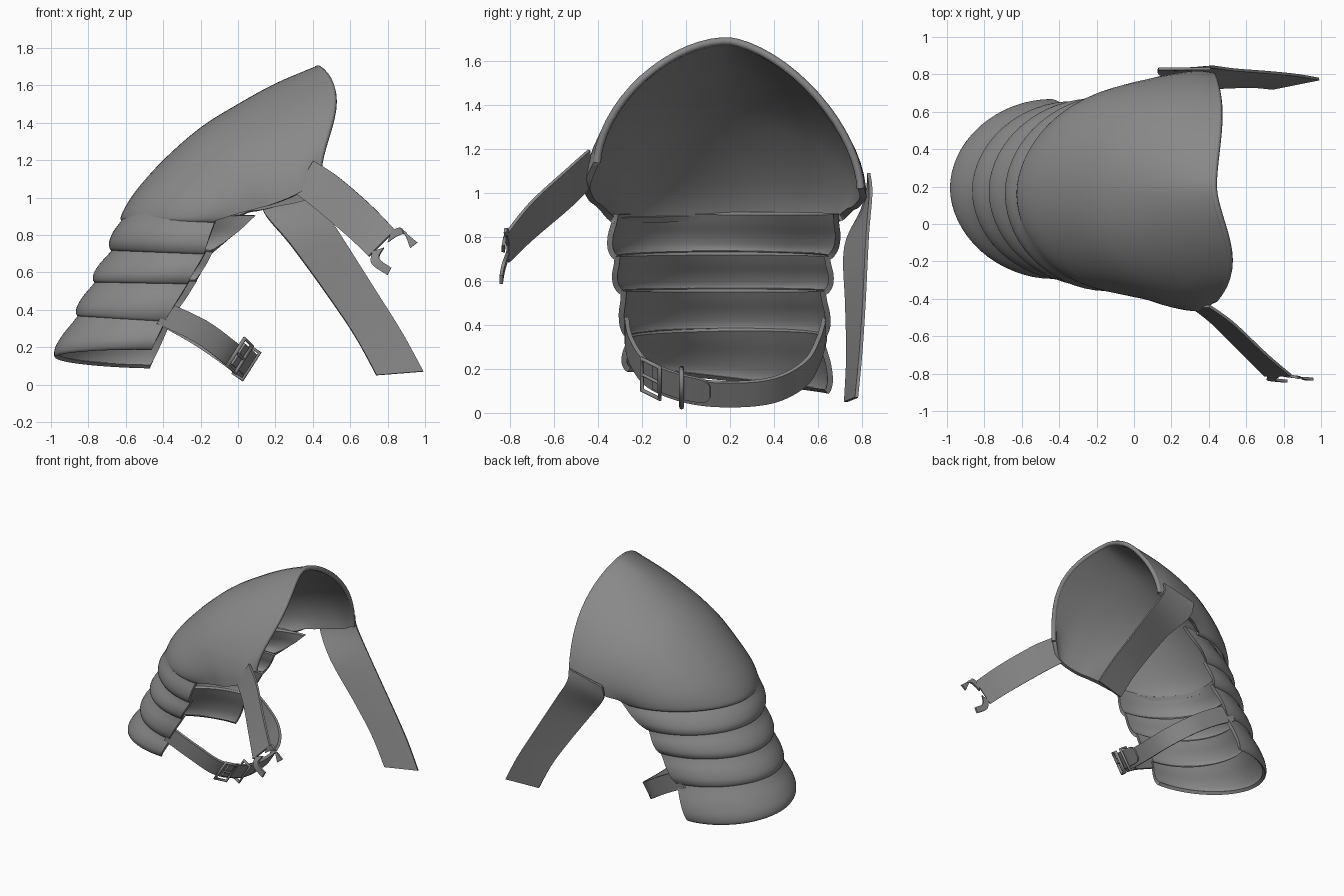
import bpy, math
from mathutils import Vector as V

if "Cube" in bpy.data.objects:
    bpy.data.objects.remove(bpy.data.objects["Cube"])

grey = bpy.data.materials.new("plain grey")
grey.use_nodes = True
grey.diffuse_color = (0.25, 0.25, 0.25, 1)
grey.node_tree.nodes["Principled BSDF"].inputs["Base Color"].default_value = (0.25, 0.25, 0.25, 1)


def spline(keys, steps):
    """Catmull-Rom through equal-length tuples of numbers."""
    out = []
    last = len(keys) - 1
    for i in range(last):
        quad = [keys[max(i - 1, 0)], keys[i], keys[i + 1], keys[min(i + 2, last)]]
        for k in range(steps + (i == last - 1)):
            t = k / steps
            out.append([b + t / 2 * (c - a + t * (2 * a - 5 * b + 4 * c - d + t * (3 * (b - c) + d - a)))
                        for a, b, c, d in zip(*quad)])
    return out


def sheet(name, rows, thick, offset):
    """Grid of points made into a thin smooth plate."""
    n = len(rows[0])
    faces = [(i * n + j, i * n + j + 1, (i + 1) * n + j + 1, (i + 1) * n + j)
             for i in range(len(rows) - 1) for j in range(n - 1)]
    mesh = bpy.data.meshes.new(name)
    mesh.from_pydata([p for r in rows for p in r], [], faces)
    mesh.materials.append(grey)
    ob = bpy.data.objects.new(name, mesh)
    bpy.context.collection.objects.link(ob)
    mod = ob.modifiers.new("thickness", 'SOLIDIFY')
    mod.thickness, mod.offset = thick, offset
    bpy.ops.object.select_all(action='DESELECT')
    ob.select_set(True)
    bpy.context.view_layer.objects.active = ob
    bpy.ops.object.modifier_apply(modifier=mod.name)
    bpy.ops.object.shade_smooth_by_angle(angle=math.radians(45))


def arch(crest, front, back, power, scale=1.0, count=32):
    """Superellipse arch from the front end over the crest to the back end."""
    crest, front, back = V(crest), V(front), V(back)
    mid = (front + back) / 2
    pts = []
    for j in range(count + 1):
        a = math.pi * j / count
        u, v = -math.cos(a), max(math.sin(a), 0)
        u = math.copysign(abs(u) ** (2 / power), u)
        pts.append(mid + scale * ((back - front) / 2 * u + (crest - mid) * v ** (2 / power)))
    return pts


def ribbon(name, path, thick=0.015):
    """Strap through (centre, half-width vector) keys."""
    rows = []
    for k in spline(path, 5):
        p, h = V(k[:3]), V(k[3:])
        rows.append([p - h, p, p + h])
    sheet(name, rows, thick, 0)


def tube(name, pts, radius, closed=False):
    cu = bpy.data.curves.new(name, 'CURVE')
    cu.dimensions = '3D'
    cu.bevel_depth, cu.bevel_resolution, cu.use_fill_caps = radius, 2, True
    sp = cu.splines.new('POLY')
    sp.points.add(len(pts) - 1)
    for q, p in zip(sp.points, pts):
        q.co = (*p, 1)
        q.radius = 1
    sp.use_smooth = True
    sp.use_cyclic_u = closed
    cu.materials.append(grey)
    bpy.context.collection.objects.link(bpy.data.objects.new(name, cu))


# Shoulder dome: crest x z, front end, back end, power
dome_keys = [
    (.425, 1.705, .43, -.42, 1.14, .42, .81, 1.02, 1.66),
    (.2, 1.61, .34, -.465, 1.035, .34, .82, .98, 1.78),
    (0, 1.5, .2, -.445, .97, .2, .80, .95, 1.9),
    (-.2, 1.375, .1, -.41, .94, .12, .78, .93, 2),
    (-.4, 1.2, .02, -.39, .92, .06, .76, .92, 2),
    (-.55, 1.03, -.06, -.37, .895, .02, .74, .9, 2),
    (-.625, .9, -.12, -.35, .875, -.02, .72, .88, 1.9),
    (-.605, .87, -.12, -.33, .86, -.02, .70, .87, 1.9)]
dome = []
for i, k in enumerate(spline(dome_keys, 4)):
    row = arch((k[0], .2, k[1]), k[2:5], k[5:8], k[8])
    # the rim flares outward, more on the front half
    fade = max(0, 1 - i / 8)
    for j, p in enumerate(row):
        p.x += (.085 if j < 16 else .035) * fade * math.sin(math.pi * j / 16) ** 2
    dome.append(row)
sheet("shoulder_dome", dome, 0.03, -1)
rim_centre = V((.43, .2, 1.05))
tube("dome_rounded_rim", [p + (rim_centre - p).normalized() * .016 for p in dome[0]], 0.018)

# Overlapping arm lames: seam crest x z, front end, back end
seams = [
    (-.62, .9, -.12, -.35, .89, .08, .71, .89),
    (-.69, .72, -.18, -.34, .70, -.14, .67, .70),
    (-.78, .55, -.27, -.31, .54, -.23, .65, .54),
    (-.87, .37, -.39, -.28, .34, -.36, .64, .34),
    (-.99, .15, -.46, -.28, .19, -.47, .66, .09)]
swell = [(-.08, .965), (.15, .985), (.45, 1.02), (.75, 1.028), (.95, 1.0), (1.02, .97)]
for n in range(4):
    rows = []
    for t, s in spline(swell, 3):
        k = [a + (b - a) * t for a, b in zip(seams[n], seams[n + 1])]
        rows.append(arch((k[0], .19, k[1]), k[2:5], k[5:8], 1.93, s))
    sheet("arm_lame_%d" % (n + 1), rows, 0.025, -1)

# Front strap with a forked end
ribbon("front_strap", [(.355, -.44, 1.11, .05, 0, .085), (.475, -.53, 1.025, .055, 0, .09),
                       (.65, -.70, .875, .06, 0, .085), (.77, -.81, .755, .07, 0, .07)])
ribbon("front_strap_upper_tail", [(.81, -.81, .79, -.01, 0, -.03), (.88, -.82, .82, .005, 0, -.015),
                                  (.94, -.83, .745, .02, 0, .015)])
ribbon("front_strap_lower_tail", [(.75, -.81, .72, .03, 0, .01), (.735, -.83, .66, .02, 0, .015),
                                  (.81, -.84, .605, .01, 0, .02)])

# Long back strap, twisting as it leaves the dome
ribbon("back_strap", [(.27, .83, 1.06, .14, 0, .03), (.28, .82, .96, .14, .02, .04),
                      (.41, .775, .78, .13, .05, .03), (.60, .77, .5, .13, .04, .01),
                      (.75, .765, .27, .125, .03, .01), (.865, .75, .06, .125, .025, .01)])

# Arm strap loop
half = (.035, 0, .055)
loop = [(-.4, -.27, .38), (-.2, -.25, .285), (-.05, -.17, .175), (.03, 0, .105), (.05, .2, .085),
        (.03, .4, .105), (-.07, .54, .18), (-.22, .6, .28), (-.4, .63, .38)]
ribbon("arm_strap", [p + half for p in loop], 0.02)
ribbon("arm_strap_overlap", [p + half for p in [(.0, -.15, .165), (.05, -.02, .12)]]
       + [(.065, .08, .1, .033, 0, .05), (.068, .11, .095, .015, 0, .025)])


# Buckle frame, prong and keeper
def around(centre, along, across):
    return [centre - along - across, centre - along + across, centre + along + across, centre + along - across]


across = V(half) * 1.3
buckle, tangent = V((.01, -.16, .155)), V((.02, .04, -.02))
tube("buckle_frame", around(buckle, tangent, across), 0.011, True)
tube("buckle_prong", [buckle - tangent, buckle + tangent * 1.1], 0.008)
tube("strap_keeper", around(V((.045, -.02, .115)), V((.025, 0, -.017)), across), 0.011, True)
